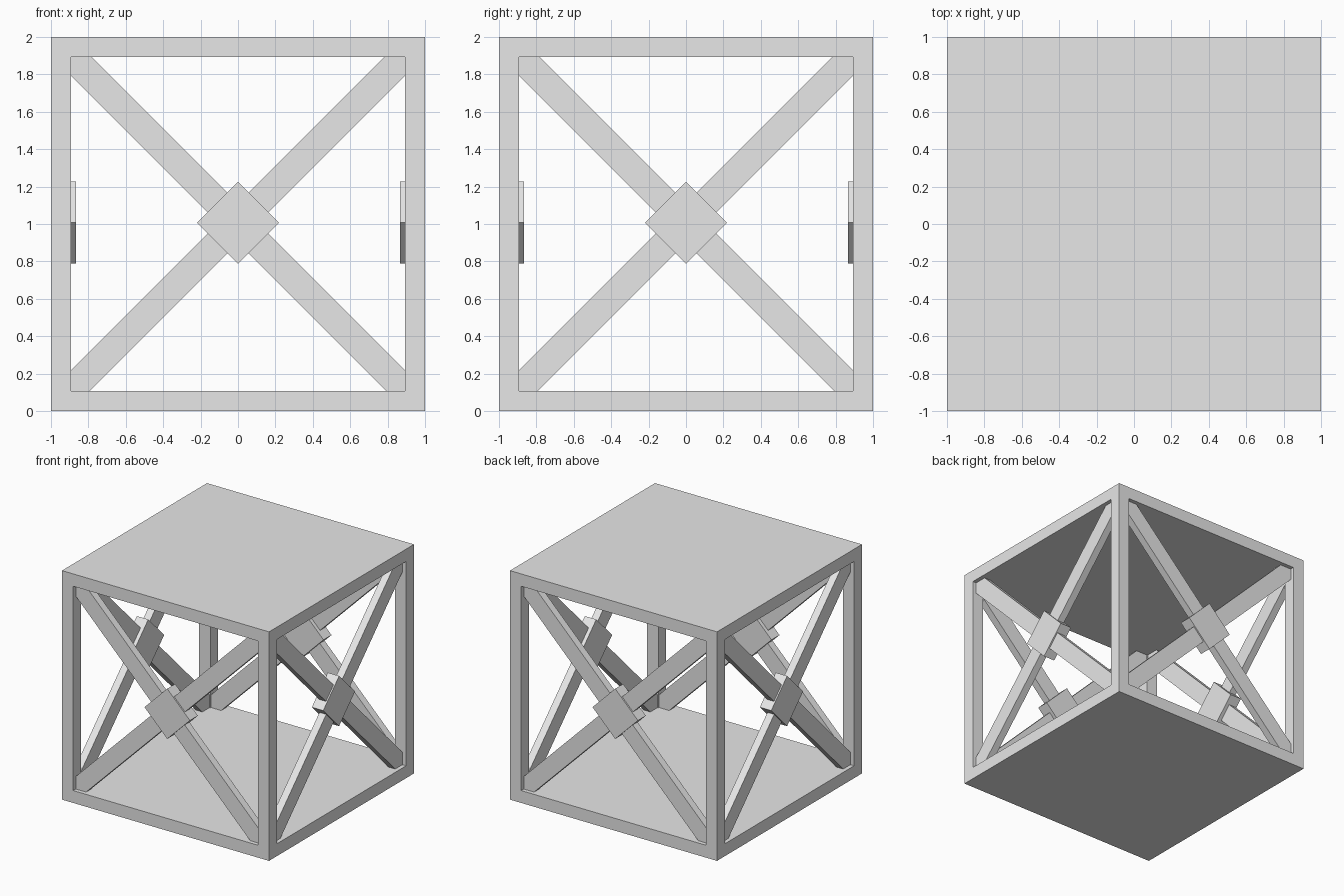
import bpy
from math import pi
from mathutils import Matrix, Vector

default_cube = bpy.data.objects.get("Cube")
if default_cube:
    bpy.data.objects.remove(default_cube, do_unlink=True)

grey = bpy.data.materials.new("light_grey")
grey.use_nodes = True
grey.diffuse_color = (0.8, 0.8, 0.8, 1)
grey.node_tree.nodes["Principled BSDF"].inputs["Base Color"].default_value = (0.8, 0.8, 0.8, 1)

FRAME = 0.108      # thickness of slabs and posts
MIDDLE = 1.005     # height of the brace crossing


def box(name, size, matrix):
    """Box of the given size with its transform baked into the mesh."""
    bpy.ops.mesh.primitive_cube_add(size=1)
    obj = bpy.context.object
    obj.name = name
    obj.data.transform(matrix @ Matrix.Diagonal((*size, 1)))
    obj.data.materials.append(grey)
    return obj


def at(x, y, z):
    return Matrix.Translation(Vector((x, y, z)))


# Floor and roof slabs
box("floor_slab", (2, 2, FRAME), at(0, 0, FRAME / 2))
box("roof_slab", (2, 2, FRAME), at(0, 0, 2 - FRAME / 2))

# Corner posts
offset = 1 - FRAME / 2
for x, side in ((-offset, "right"), (offset, "left")):
    for y, end in ((-offset, "front"), (offset, "back")):
        box(f"{end}_{side}_post", (FRAME, FRAME, 2 - 2 * FRAME), at(x, y, 1))

# Crossed braces and a diamond plate on each side
for i, side in enumerate(("front", "left", "back", "right")):
    turn = Matrix.Rotation(i * pi / 2, 4, "Z")
    for sign, slope in ((1, "rising"), (-1, "falling")):
        tilt = Matrix.Rotation(sign * pi / 4, 4, "Y")
        box(f"{side}_{slope}_brace", (2.62, 0.065, 0.148),
            turn @ at(0, -0.932, MIDDLE) @ tilt)
    box(f"{side}_diamond_plate", (0.31, 0.11, 0.31),
        turn @ at(0, -0.922, MIDDLE + 0.003) @ Matrix.Rotation(pi / 4, 4, "Y"))
